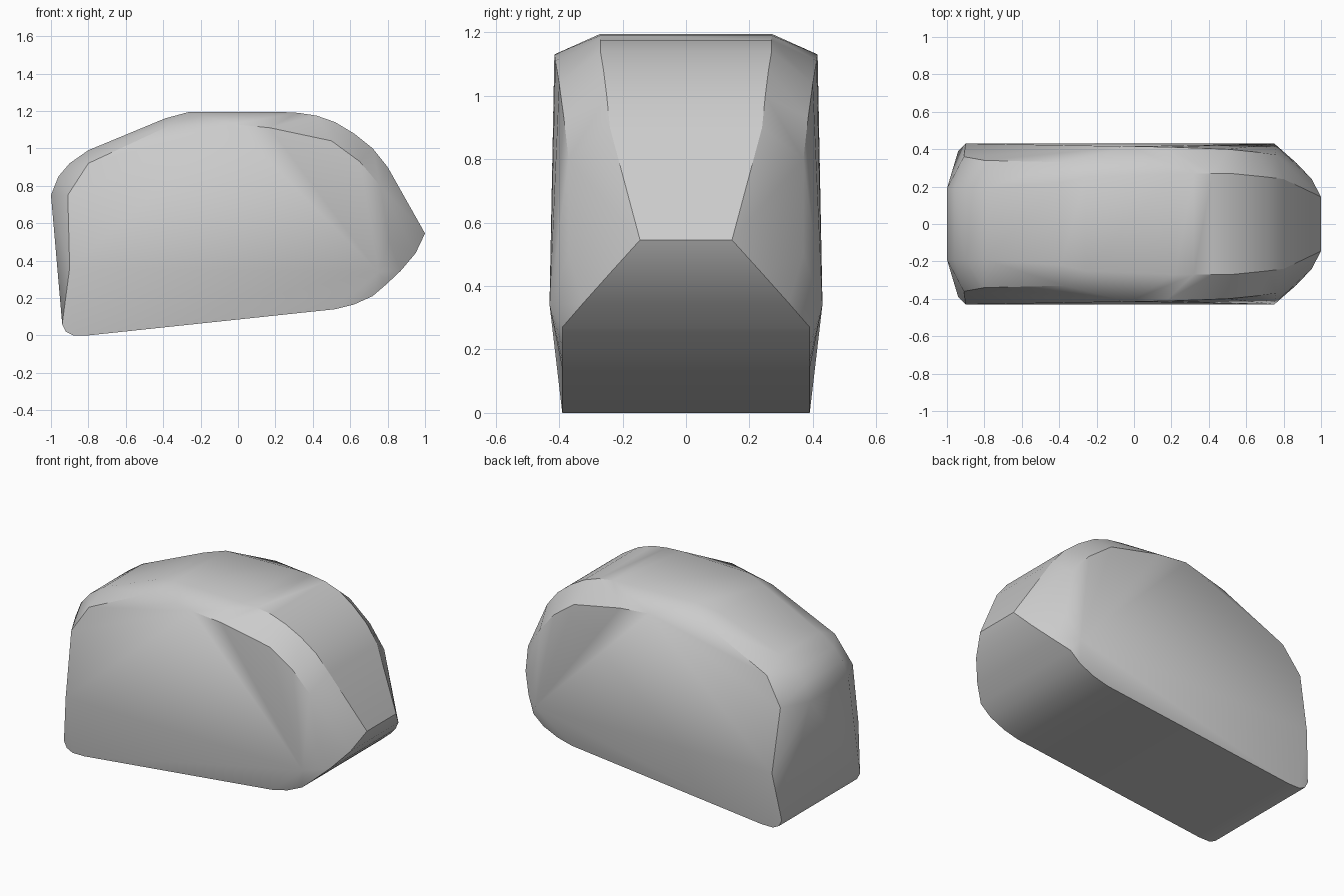
import bpy, bmesh, math

cube = bpy.data.objects.get("Cube")
if cube:
    bpy.data.objects.remove(cube, do_unlink=True)

# One plain grey
grey = bpy.data.materials.new("plain_grey")
grey.use_nodes = True
colour = (0.6, 0.6, 0.6, 1)
grey.diffuse_color = colour
grey.node_tree.nodes["Principled BSDF"].inputs["Base Color"].default_value = colour

# Each station is (x, half width, z), mirrored across y
underside = [(-.94, .39, .06), (-.92, .39, .02), (-.88, .39, 0), (-.8, .39, 0),
             (.52, .39, .14), (.62, .39, .165), (.72, .39, .21), (.79, .39, .27)]
nose = [(.87, .325, .345), (.95, .24, .44), (1, .145, .545)]
crown = [(.8, .24, .9), (.72, .25, 1), (.62, .26, 1.08), (.52, .27, 1.14),
         (.42, .27, 1.175), (.32, .27, 1.19), (.22, .27, 1.195),
         (-.26, .25, 1.195), (-.39, .22, 1.16), (-.8, .19, .99),
         (-.9, .19, .92), (-.96, .19, .85), (-1, .19, .75)]
flank = [(-.9, .43, .36), (-.03, .415, 1.13), (.17, .412, 1.11),
         (.5, .4, 1.04), (.65, .385, .93), (.76, .37, .8),
         (.81, .37, .5), (.75, .43, .34)]
rear_shoulder = [(-.91, .36, .75), (-.8, .34, .92), (-.37, .33, 1.12)]

# Wrap the stations in a convex shell
bm = bmesh.new()
for x, w, z in underside + nose + crown + flank + rear_shoulder:
    for side in (-1, 1):
        bm.verts.new((x, side * w, z))
hull = bmesh.ops.convex_hull(bm, input=bm.verts[:])
spare = {v for v in hull["geom_interior"] + hull["geom_unused"]
         if isinstance(v, bmesh.types.BMVert)}
bmesh.ops.delete(bm, geom=list(spare), context="VERTS")
bmesh.ops.dissolve_limit(bm, angle_limit=math.radians(0.5),
                         verts=bm.verts[:], edges=bm.edges[:])
bmesh.ops.recalc_face_normals(bm, faces=bm.faces[:])

mesh = bpy.data.meshes.new("rounded_shell")
bm.to_mesh(mesh)
bm.free()
mesh.materials.append(grey)
shell = bpy.data.objects.new("rounded_shell", mesh)
bpy.context.collection.objects.link(shell)

# Soft curves, crisp creases
bpy.context.view_layer.objects.active = shell
shell.select_set(True)
bpy.ops.object.shade_smooth_by_angle(angle=math.radians(30))
